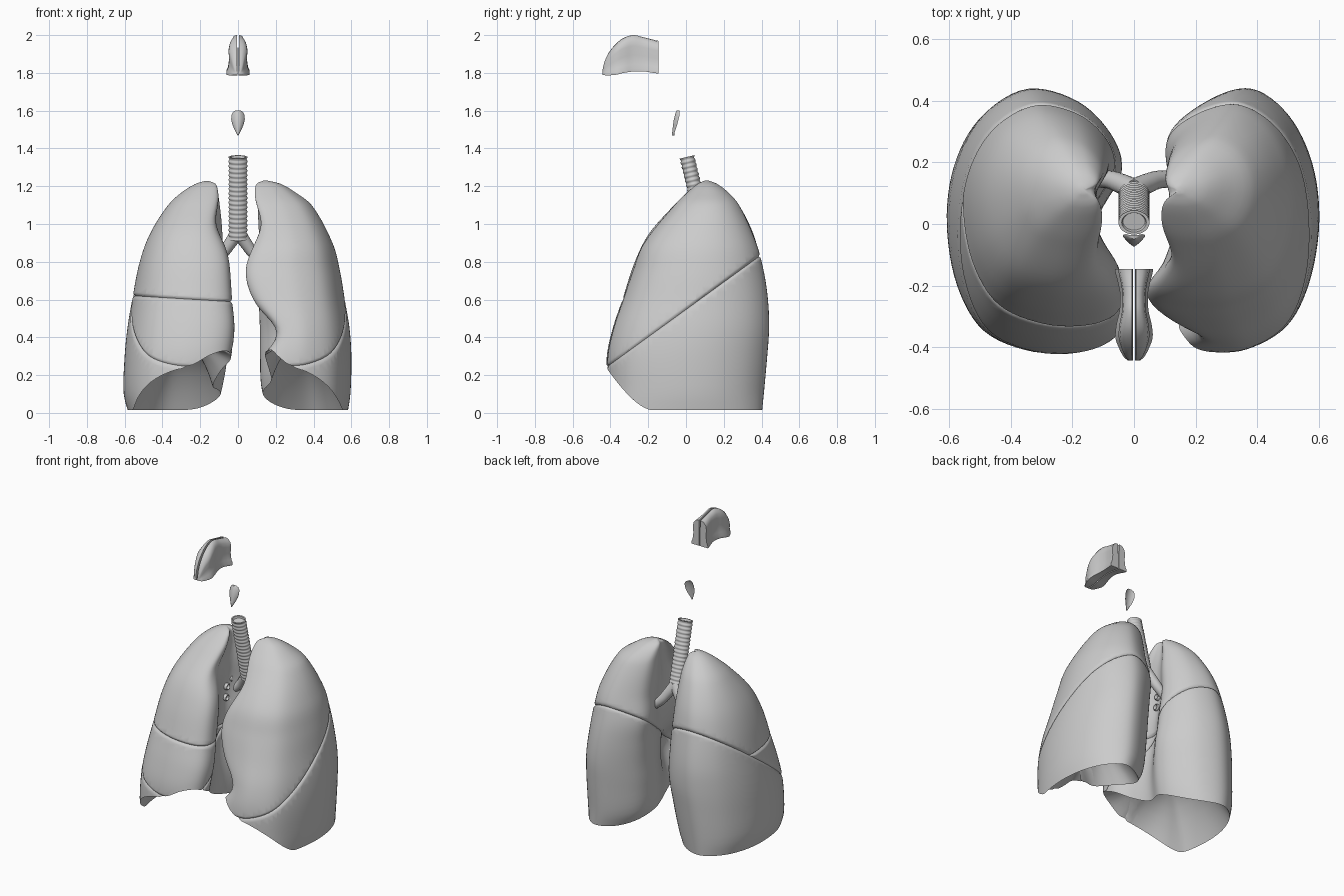
import bpy, bmesh, math, random
from mathutils import Vector

if "Cube" in bpy.data.objects:
    bpy.data.objects.remove(bpy.data.objects["Cube"])

random.seed(4)


def finish(name, bm, angle=40):
    bmesh.ops.remove_doubles(bm, verts=bm.verts, dist=1e-5)
    bmesh.ops.recalc_face_normals(bm, faces=bm.faces)
    me = bpy.data.meshes.new(name)
    bm.to_mesh(me)
    bm.free()
    ob = bpy.data.objects.new(name, me)
    bpy.context.collection.objects.link(ob)
    bpy.ops.object.select_all(action='DESELECT')
    ob.select_set(True)
    bpy.context.view_layer.objects.active = ob
    bpy.ops.object.shade_smooth_by_angle(angle=math.radians(angle))
    return ob


def loft(rings):
    bm = bmesh.new()
    vs = [[bm.verts.new(p) for p in r] for r in rings]
    n = len(rings[0])
    for a, b in zip(vs, vs[1:]):
        for i in range(n):
            j = (i + 1) % n
            bm.faces.new((a[i], a[j], b[j], b[i]))
    bm.faces.new(vs[0])
    bm.faces.new(vs[-1])
    bmesh.ops.recalc_face_normals(bm, faces=bm.faces)
    return bm


def hermite(rows, z):
    """Smooth lookup in a table whose first column is z."""
    z = min(max(z, rows[0][0]), rows[-1][0])
    k = 0
    while k < len(rows) - 2 and z > rows[k + 1][0]:
        k += 1
    a, b = rows[k], rows[k + 1]
    p, q = rows[max(k - 1, 0)], rows[min(k + 2, len(rows) - 1)]
    h = b[0] - a[0]
    t = (z - a[0]) / h
    out = []
    for c in range(1, len(a)):
        m0 = (b[c] - p[c]) / (b[0] - p[0]) * h
        m1 = (q[c] - a[c]) / (q[0] - a[0]) * h
        out.append((2*t**3 - 3*t*t + 1)*a[c] + (t**3 - 2*t*t + t)*m0
                   + (3*t*t - 2*t**3)*b[c] + (t**3 - t*t)*m1)
    return out


def closed_curve(pts, k=6):
    n, out = len(pts), []
    for i in range(n):
        p0, p1, p2, p3 = (Vector(pts[(i + d) % n]) for d in (-1, 0, 1, 2))
        for s in range(k):
            t = s / k
            out.append(0.5 * (2*p1 + (p2 - p0)*t + (2*p0 - 5*p1 + 4*p2 - p3)*t*t
                              + (3*p1 - p0 - 3*p2 + p3)*t**3))
    return out


# Lung height tables: z, medial x, lateral x, front y, back y
RIGHT = [(0, .11, .58, -.41, .40), (.1, .07, .605, -.412, .41), (.3, .03, .60, -.412, .428),
         (.45, .012, .585, -.38, .438), (.6, .025, .56, -.33, .432), (.8, .04, .52, -.265, .395),
         (.95, .06, .465, -.19, .355), (1.1, .085, .37, -.06, .28), (1.17, .10, .295, .01, .22),
         (1.215, .12, .22, .065, .16), (1.228, .155, .175, .10, .12)]
LEFT = [(0, .16, .58, -.41, .40), (.1, .09, .595, -.412, .41), (.3, .07, .60, -.412, .428),
        (.45, .07, .59, -.38, .438), (.6, .06, .565, -.33, .432), (.75, .04, .54, -.28, .41),
        (.9, .07, .50, -.22, .37), (1.1, .08, .39, -.06, .28), (1.17, .085, .30, .01, .22),
        (1.215, .10, .22, .065, .16), (1.23, .135, .155, .10, .12)]
# Cross-sections: u = medial to lateral, v = front to back
SEC_R = [(1, .5), (.96, .72), (.82, .9), (.58, 1), (.3, .95), (.11, .82), (.04, .67), (.13, .5),
         (.09, .32), (.01, .18), (.05, .06), (.22, 0), (.5, 0), (.78, .08), (.94, .26)]
SEC_L = [(1, .5), (.96, .72), (.82, .9), (.6, 1), (.36, .96), (.15, .84), (.08, .67), (.12, .5),
         (.14, .36), (.1, .22), (0, .1), (.08, .03), (.3, 0), (.55, .01), (.8, .1), (.94, .27)]


def lung(rows, sec, side):
    top, outline = rows[-1][0], closed_curve(sec)

    def place(u, v, z):
        xm, xl, yf, yb = hermite(rows, z)
        x = xm + u * (xl - xm)
        near = max(0, 1 - u) ** 3
        f = min(1, max(0, (.5 - v) / .25))
        x += .045 * near * f * math.exp(-((z - 1.0) / .11) ** 2)    # upper front edge
        if side > 0:      # cardiac notch, heart impression and root hollow
            x += .13 * near * f * math.exp(-((z - .42) / .13) ** 2)
            x += .10 * near * math.exp(-((z - .38) / .22) ** 2 - ((v - .38) / .17) ** 2)
            x += .05 * near * math.exp(-((z - .75) / .15) ** 2 - ((v - .55) / .2) ** 2)
        else:             # heart impression and root hollow
            x += .08 * near * math.exp(-((z - .5) / .2) ** 2 - ((v - .43) / .15) ** 2)
            x += .05 * near * math.exp(-((z - .82) / .15) ** 2 - ((v - .5) / .18) ** 2)
        return Vector((side * x, yf + v * (yb - yf), z))

    def rim(u, v):        # low at the back and side, rising to the front and midline
        front = .215 * max(0, 1 - max(v, 0) / .28) ** 1.6
        m = min(1, max(0, 1 - u / .5))
        m = m * m * (3 - 2*m)
        return .015 + front * (1 - m) + m * .34 * min(1, max(0, 1 - v)) ** 1.2

    base = [place(p.x, p.y, rim(p.x, p.y)) for p in outline]
    c = sum(base, Vector()) / len(base)
    rings = []
    for s in (.04, .2, .4, .6, .75, .87, .95):   # hollow underside
        rings.append([Vector((c.x + (b.x - c.x)*s, c.y + (b.y - c.y)*s,
                              b.z + (.36 - b.z)*(1 - s**2.3))) for b in base])
    n = 44
    for i in range(n + 1):
        t = 1 - (1 - i / n) ** 1.6
        rings.append([place(p.x, p.y, rim(p.x, p.y) + t*(top - rim(p.x, p.y))) for p in outline])
    return loft(rings)


def geom(bm):
    return bm.verts[:] + bm.edges[:] + bm.faces[:]


def split(bm, co, no):
    """Cut along a fissure with a soft groove; return the parts above and below."""
    co, no = Vector(co), Vector(no).normalized()
    for d in (-.016, -.008, 0, .008, .016):
        bmesh.ops.bisect_plane(bm, geom=geom(bm), plane_co=co + no*d, plane_no=no, dist=1e-5)
    bm.normal_update()
    moves = []
    for v in bm.verts:
        d = abs((v.co - co).dot(no))
        if d < .016:
            flat = v.normal - no * v.normal.dot(no)
            moves.append((v, flat * .011 * (1 - d / .016) ** 2))
    for v, m in moves:
        v.co -= m
    parts = []
    for s in (1, -1):
        b = bm.copy()
        r = bmesh.ops.bisect_plane(b, geom=geom(b), plane_co=co, plane_no=no * s,
                                   dist=1e-5, clear_inner=True)
        cut = [e for e in r['geom_cut'] if isinstance(e, bmesh.types.BMEdge) and e.is_boundary]
        if cut:
            bmesh.ops.triangle_fill(b, edges=cut, use_beauty=True, normal=no)
        parts.append(b)
    bm.free()
    return parts


# Lungs, split into lobes
OBLIQUE = ((0, -.41, .25), (0, -.58, .80))
upper, lower = split(lung(LEFT, SEC_L, 1), *OBLIQUE)
finish("left_upper_lobe", upper)
finish("left_lower_lobe", lower)
upper, lower = split(lung(RIGHT, SEC_R, -1), *OBLIQUE)
finish("right_lower_lobe", lower)
upper, middle = split(upper, (-.3, -.3, .605), (.06, 0, 1))
finish("right_upper_lobe", upper)
finish("right_middle_lobe", middle)


def tube(name, pts, radii, axis=None, n=24, squash=1):
    rings = []
    for i, p in enumerate(pts):
        t = axis or (pts[min(i + 1, len(pts) - 1)] - pts[max(i - 1, 0)])
        t = t.normalized()
        e1 = (Vector((0, 1, 0)) - t * t.y).normalized()
        e2 = t.cross(e1)
        rings.append([p + radii[i] * (e1*squash*math.cos(a) + e2*math.sin(a))
                      for a in (2*math.pi*k/n for k in range(n))])
    return finish(name, loft(rings), 60)


# Ringed windpipe with an open top
a, b = Vector((0, .11, .92)), Vector((0, .005, 1.355))
N, RINGS = 108, 18
pts = [a.lerp(b, i / N) for i in range(N + 1)]
rad = [.048 + .0025 * math.cos(2*math.pi*RINGS*i/N) for i in range(N + 1)]
for s, r in ((1, .040), (.98, .038), (.97, .036)):
    pts.append(a.lerp(b, s))
    rad.append(r)
tube("trachea", pts, rad, axis=b - a, squash=.8)

# Main bronchi with a branching tree inside each lung
ENDS = [(.22, .1, 1.02), (.36, .0, .85), (.34, -.15, .62), (.40, .12, .62),
        (.30, .22, .50), (.26, .25, .78)]
for s, side in ((-1, "right"), (1, "left")):
    path = [(0, 0, .11, .96), (.33, .04*s, .13, .90), (.66, .09*s, .145, .835),
            (1, .18*s, .14, .76)]
    pts = [Vector(hermite(path, i / 24)) for i in range(25)]
    tube(side + "_bronchus", pts, [.036 - .012*i/24 + .001*(i % 2) for i in range(25)], n=20)
    for k, end in enumerate(ENDS):
        e, st = Vector((end[0]*s, end[1], end[2])), pts[19]
        tube(f"{side}_branch_{k}", [st.lerp(e, i/4) for i in range(5)],
             [.017 - .002*i for i in range(5)], n=10)
        for j in range(3):
            tip = e + Vector([random.uniform(-.07, .07) for _ in range(3)])
            tube(f"{side}_twig_{k}_{j}", [e, e.lerp(tip, .5), tip], [.008, .006, .004], n=8)

# Vessel openings on the inner face of the right lung
for k, (y, z) in enumerate(((.07, .84), (.06, .77), (.11, .74), (.12, .88))):
    c = Vector((-.135, y, z))
    tube(f"hilum_vessel_{k}", [c + Vector((d, 0, 0)) for d in (-.05, .01, .015, .01, -.02)],
         [.022, .022, .018, .014, .013], axis=Vector((1, 0, 0)), n=14)

# Leaf-shaped epiglottis
leaf = [(1.468, .003, -.068), (1.485, .011, -.067), (1.505, .021, -.065), (1.53, .031, -.062),
        (1.555, .036, -.058), (1.578, .034, -.052), (1.593, .026, -.047), (1.602, .012, -.043)]
rings = []
for z, w, y in leaf:
    f = [i / 5 for i in range(-5, 6)]
    front = [(w*t, y + .5*w*t*t - .006*(1 - t*t), z) for t in f]
    back = [(w*t, y + .5*w*t*t + .006*(1 - t*t) + .001, z) for t in reversed(f)]
    rings.append(front + back)
finish("epiglottis", loft(rings), 50)

# Nasal cavity halves: y, bottom z, top z, half width
nose = [(-.442, 1.79, 1.815, .02), (-.435, 1.788, 1.85, .03), (-.41, 1.787, 1.905, .045),
        (-.37, 1.79, 1.955, .06), (-.33, 1.80, 1.985, .058), (-.28, 1.807, 2.0, .047),
        (-.23, 1.808, 1.99, .045), (-.19, 1.803, 1.98, .052), (-.16, 1.798, 1.972, .06),
        (-.146, 1.798, 1.97, .062)]
shape = [(1, 0), (1, .08), (.85, .2), (.76, .45), (.82, .7), (.74, .85), (.45, .98)]
for s, side in ((-1, "right"), (1, "left")):
    rings = []
    for i in range(37):
        y = nose[0][0] + (nose[-1][0] - nose[0][0]) * i / 36
        lo, hi, w = hermite(nose, y)
        r = [(.003*s, y, lo)] + [(s*max(u*w, .008), y, lo + v*(hi - lo)) for u, v in shape]
        rings.append(r + [(.006*s, y, hi), (.003*s, y, (lo + hi)/2)])
    finish(side + "_nasal_half", loft(rings), 50)
